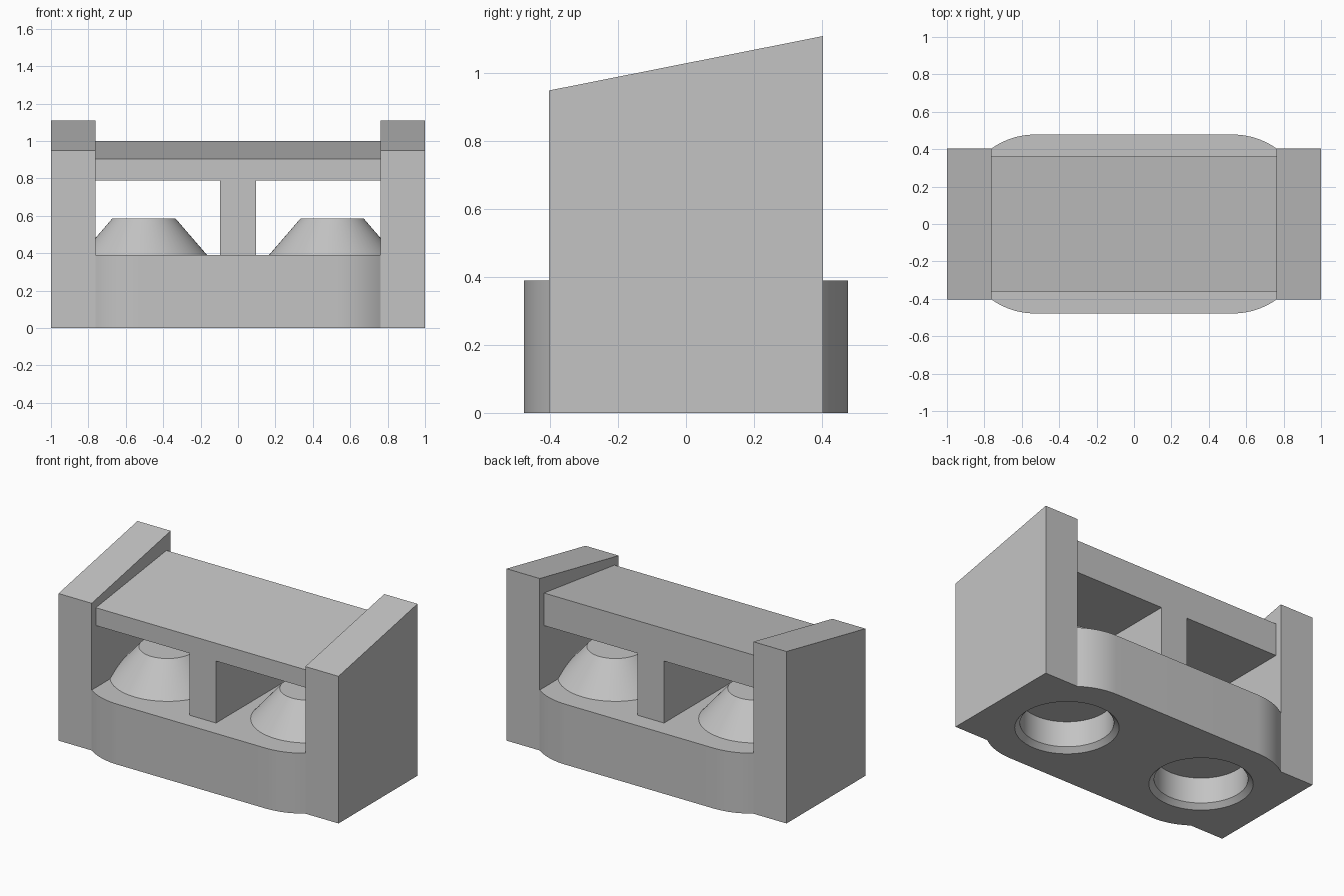
import bpy
import bmesh
import math

old = bpy.data.objects.get("Cube")
if old:
    bpy.data.objects.remove(old)

grey = bpy.data.materials.new("light_grey")
grey.use_nodes = True
grey.diffuse_color = (0.55, 0.55, 0.55, 1)
grey.node_tree.nodes["Principled BSDF"].inputs["Base Color"].default_value = (0.55, 0.55, 0.55, 1)

INNER, DEPTH, BASE_TOP = 0.763, 0.403, 0.39
CONE_X = 0.503


def finish(name, bm):
    """Turn a bmesh into a named grey object."""
    bmesh.ops.recalc_face_normals(bm, faces=bm.faces)
    mesh = bpy.data.meshes.new(name)
    bm.to_mesh(mesh)
    bm.free()
    mesh.materials.append(grey)
    obj = bpy.data.objects.new(name, mesh)
    bpy.context.collection.objects.link(obj)
    return obj


def prism(name, points, offset, adjust=None):
    """Extrude a closed outline of 3D points along an offset."""
    bm = bmesh.new()
    face = bm.faces.new([bm.verts.new(p) for p in points])
    new = bmesh.ops.extrude_face_region(bm, geom=[face])["geom"]
    bmesh.ops.translate(bm, vec=offset, verts=[v for v in new if isinstance(v, bmesh.types.BMVert)])
    if adjust:
        for v in bm.verts:
            adjust(v)
    return finish(name, bm)


def lathe(name, profile, x, steps=64):
    """Stack rings of (radius, height) into a closed round solid."""
    bm = bmesh.new()
    rings = [[bm.verts.new((x + r * math.cos(math.tau * i / steps),
                            r * math.sin(math.tau * i / steps), z))
              for i in range(steps)] for r, z in profile]
    for low, high in zip(rings, rings[1:]):
        for i in range(steps):
            j = (i + 1) % steps
            bm.faces.new((low[i], low[j], high[j], high[i]))
    bm.faces.new(rings[0])
    bm.faces.new(rings[-1])
    return finish(name, bm)


def activate(obj):
    bpy.ops.object.select_all(action="DESELECT")
    obj.select_set(True)
    bpy.context.view_layer.objects.active = obj


def combine(target, tool, operation):
    """Apply a boolean and discard the tool object."""
    tool.hide_render = True
    mod = target.modifiers.new(operation, "BOOLEAN")
    mod.operation, mod.solver, mod.object = operation, "EXACT", tool
    activate(target)
    bpy.ops.object.modifier_apply(modifier=mod.name)
    bpy.data.objects.remove(tool)


def smooth(obj, angle=25):
    activate(obj)
    bpy.ops.object.shade_smooth_by_angle(angle=math.radians(angle))


# Base outline: straight front and back, rounded shoulders, ends tucked into the towers
bulge, flat = 0.478, 0.53
radius = ((INNER - flat) ** 2 + (bulge - DEPTH) ** 2) / (2 * (bulge - DEPTH))
sweep = math.asin((INNER - flat) / radius)
corner = [(0.9, 0.3)]
for i in range(10, -1, -1):
    a = sweep * i / 10
    corner.append((flat + radius * math.sin(a), bulge - radius + radius * math.cos(a)))
half = corner + [(-x, y) for x, y in reversed(corner)]
outline = half + [(x, -y) for x, y in reversed(half)]
body = prism("base_and_towers", [(x, y, 0) for x, y in outline], (0, 0, BASE_TOP))

# Side towers with sloping tops, merged into the base
for side in (-1, 1):
    end = [(side, -DEPTH, 0), (side, DEPTH, 0), (side, DEPTH, 1.11), (side, -DEPTH, 0.95)]
    combine(body, prism("tower", end, (-side * (1 - INNER), 0, 0)), "UNION")

# Chamfered round recesses in the underside
for side in (-1, 1):
    recess = [(0.33, -0.03), (0.30, 0), (0.27, 0.03), (0.27, 0.195)]
    combine(body, lathe("recess", recess, side * CONE_X), "DIFFERENCE")
smooth(body)

# Centre post and sloping roof slab in one T-shaped piece
right = [(0.095, BASE_TOP), (0.095, 0.79), (INNER, 0.79), (INNER, 0.905)]
tee = right + [(-x, z) for x, z in reversed(right)]


def slope_roof(v):
    if v.co.z > 0.9 and v.co.y > 0:
        v.co.z = 1.0


prism("post_and_roof", [(x, -0.36, z) for x, z in tee], (0, 0.72, 0), slope_roof)

# Truncated cones standing on the base
for side, word in ((-1, "right"), (1, "left")):
    smooth(lathe(word + "_cone", [(0.338, BASE_TOP), (0.168, 0.587)], side * CONE_X))
